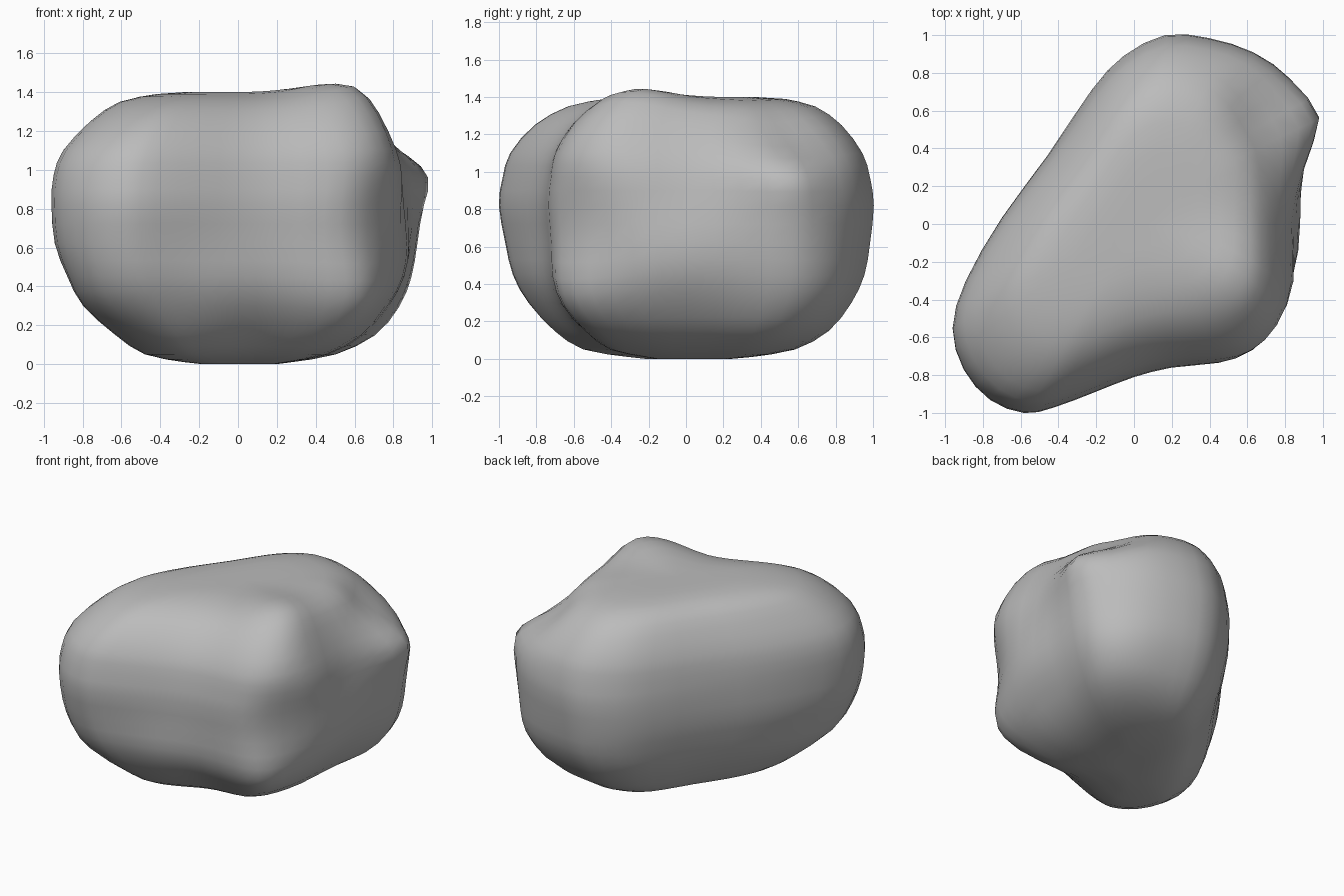
import bpy, bmesh
from mathutils import Vector

cube = bpy.data.objects.get("Cube")
if cube:
    bpy.data.objects.remove(cube)

# Widest plan outline of the boulder, counter-clockwise
OUTLINE = [(.96, .57), (.84, .77), (.64, .91), (.4, .985), (.17, 1), (-.05, .89),
           (-.22, .71), (-.45, .37), (-.7, .03), (-.89, -.3), (-.96, -.55), (-.9, -.77),
           (-.76, -.93), (-.58, -1), (-.42, -.97), (-.2, -.885), (0, -.805), (.2, -.755),
           (.45, -.73), (.6, -.67), (.73, -.52), (.85, -.3), (.9, 0), (.93, .3)]

# Height, then left, right, front and back reach of each layer
LAYERS = [(.01, -.28, .28, -.3, .35), (.05, -.48, .5, -.53, .58),
          (.15, -.63, .69, -.68, .76), (.3, -.79, .81, -.82, .88),
          (.45, -.87, .88, -.91, .95), (.62, -.94, .92, -.96, .98),
          (.82, -.96, .95, -1, 1), (.97, -.95, .96, -.98, .98),
          (1.1, -.9, .91, -.94, .94), (1.25, -.76, .78, -.81, .83),
          (1.35, -.61, .65, -.63, .69), (1.39, -.42, .48, -.43, .53)]

# Soft pushes: centre, radius, offset
PUSHES = [((.53, -.27, 1.36), .24, (.04, -.02, .08)),    # top peak
          ((.63, -.47, 1.18), .25, (.06, -.05, 0)),      # edge below the peak
          ((.75, .55, 1.25), .28, (-.09, -.06, -.05)),   # slope behind the ridge
          ((.92, .03, 1), .28, (-.07, 0, 0)),            # leaning side face
          ((.9, -.1, .5), .28, (.04, 0, 0)),             # foot of the side face
          ((.96, .57, .97), .14, (.04, .01, 0)),         # side corner
          ((.6, -.57, .3), .3, (.1, -.08, -.03)),        # low front corner
          ((0, -.7, .3), .35, (0, -.07, 0)),             # low front face
          ((.7, .67, .3), .28, (.03, .03, -.01)),        # low back corner
          ((-.72, -.75, .35), .28, (-.03, -.03, 0))]     # low far corner


def spline(points, closed):
    """Add a smooth halfway point after each given point."""
    points = [Vector(p) for p in points]
    count, result = len(points), []

    def pick(i):
        return points[i % count] if closed else points[max(0, min(i, count - 1))]

    for i, point in enumerate(points):
        result.append(point)
        if closed or i < count - 1:
            result.append((pick(i) + pick(i + 1)) * .5625 - (pick(i - 1) + pick(i + 2)) * .0625)
    return result


def remap(value, low, high):
    middle, half = (low + high) / 2, (high - low) / 2
    return middle + half * value


def push(co):
    moved = co.copy()
    for centre, radius, offset in PUSHES:
        distance = (co - Vector(centre)).length / radius
        moved += Vector(offset) * 2.718 ** (-distance * distance)
    return moved


# Loft the layers into a closed body
bm = bmesh.new()
outline = spline(OUTLINE, True)
count = len(outline)
rings = []
for z, left, right, front, back in spline(LAYERS, False):
    rings.append([bm.verts.new((remap(x / .96, left, right), remap(y, front, back), z))
                  for x, y in outline])
for low, high in zip(rings, rings[1:]):
    for i in range(count):
        j = (i + 1) % count
        bm.faces.new((low[i], low[j], high[j], high[i]))

# Close both ends with shrunken rings and a centre point
for ring, z in ((rings[0], 0), (rings[-1], 1.4)):
    centre = sum((v.co for v in ring), Vector()) / count
    centre.z = z
    tip = bm.verts.new(centre)
    outer = ring
    for share in (.3, .65):
        inner = [bm.verts.new(Vector((v.co.x, v.co.y, z)).lerp(centre, share)) for v in ring]
        for i in range(count):
            j = (i + 1) % count
            bm.faces.new((outer[i], outer[j], inner[j], inner[i]))
        outer = inner
    for i in range(count):
        bm.faces.new((outer[i], outer[(i + 1) % count], tip))

for v in bm.verts:
    v.co = push(v.co)
bmesh.ops.recalc_face_normals(bm, faces=bm.faces)
for f in bm.faces:
    f.smooth = True

mesh = bpy.data.meshes.new("boulder")
bm.to_mesh(mesh)
bm.free()
boulder = bpy.data.objects.new("boulder", mesh)
bpy.context.collection.objects.link(boulder)

# Plain stone colour
stone = bpy.data.materials.new("stone grey")
stone.use_nodes = True
colour = (.5, .5, .5, 1)
stone.diffuse_color = colour
stone.node_tree.nodes["Principled BSDF"].inputs["Base Color"].default_value = colour
mesh.materials.append(stone)
